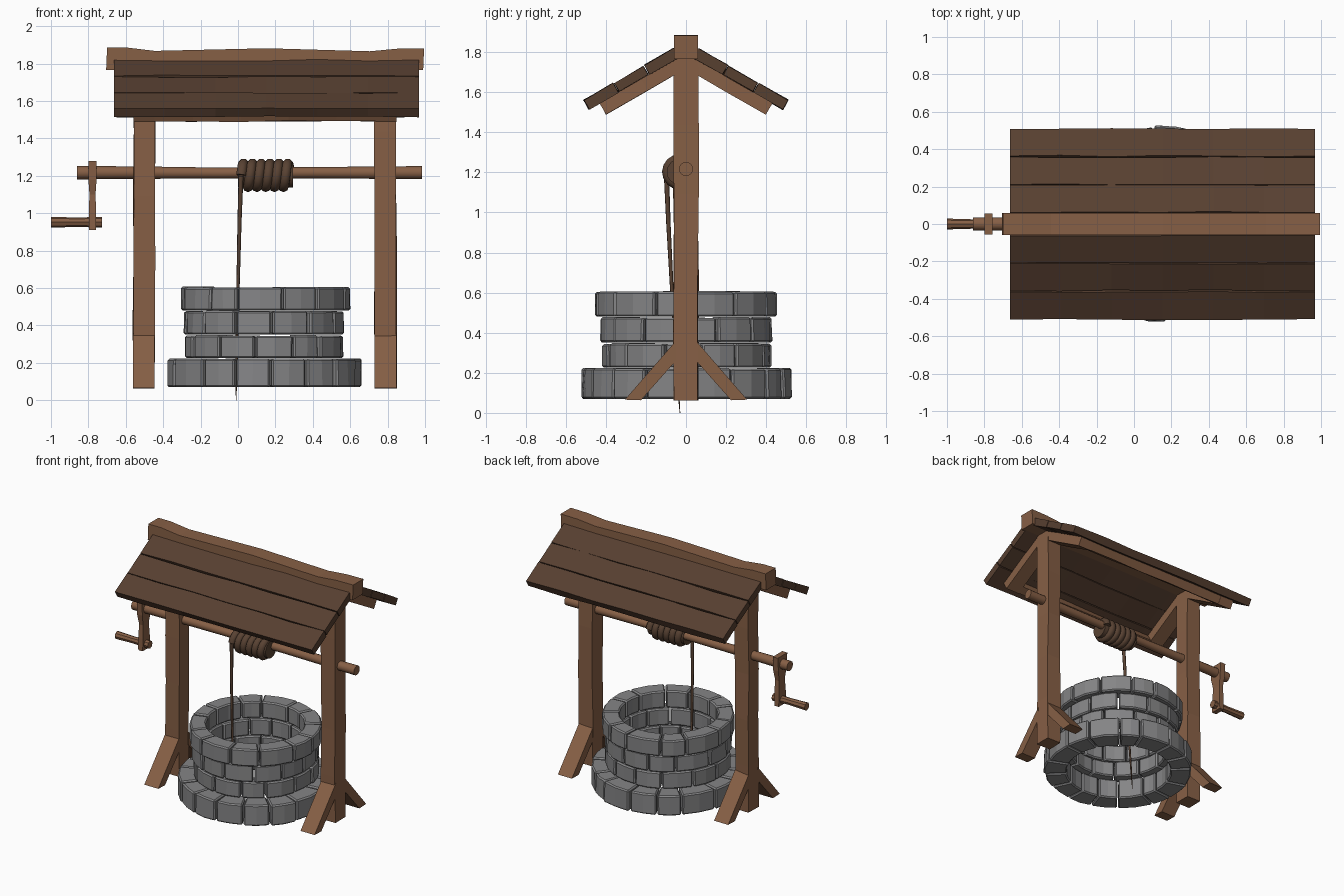
import bpy, bmesh, math, random
from mathutils import Vector

random.seed(4)
if "Cube" in bpy.data.objects:
    bpy.data.objects.remove(bpy.data.objects["Cube"])


def material(name, rgb):
    m = bpy.data.materials.new(name)
    m.use_nodes = True
    m.diffuse_color = (*rgb, 1)
    m.node_tree.nodes["Principled BSDF"].inputs["Base Color"].default_value = (*rgb, 1)
    return m


WOOD = material("warm wood", (0.24, 0.115, 0.06))
ROOF = material("dark roof wood", (0.095, 0.05, 0.03))
ROPE = material("brown rope", (0.10, 0.055, 0.033))
STONE = material("grey stone", (0.235, 0.235, 0.24))


def add_loft(bm, rings):
    """Skin a row of equal rings and cap both ends."""
    rows = [[bm.verts.new(p) for p in ring] for ring in rings]
    n = len(rows[0])
    for a, b in zip(rows, rows[1:]):
        for i in range(n):
            j = (i + 1) % n
            bm.faces.new((a[i], a[j], b[j], b[i]))
    bm.faces.new(rows[0])
    bm.faces.new(rows[-1])


def finish(name, bm, mat, bevel=0):
    bmesh.ops.recalc_face_normals(bm, faces=bm.faces)
    me = bpy.data.meshes.new(name)
    bm.to_mesh(me)
    bm.free()
    me.materials.append(mat)
    ob = bpy.data.objects.new(name, me)
    bpy.context.collection.objects.link(ob)
    if bevel:
        mod = ob.modifiers.new("worn edges", "BEVEL")
        mod.width = bevel
        mod.segments = 1
        mod.limit_method = "ANGLE"
        mod.angle_limit = math.radians(40)
    return ob


def loft(name, rings, mat):
    bm = bmesh.new()
    add_loft(bm, rings)
    return finish(name, bm, mat)


def beam(name, start, end, u, v, mat, cuts=4, wobble=0.005):
    """Rough-hewn beam; u and v are the half-size vectors of its section."""
    start, end, u, v = map(Vector, (start, end, u, v))
    rings = []
    for i in range(cuts + 1):
        c = start.lerp(end, i / cuts)
        k = wobble if 0 < i < cuts else wobble * 0.4
        ring = []
        for a, b in ((-1, -1), (1, -1), (1, 1), (-1, 1)):
            ring.append(c + u * a + v * b + u.normalized() * random.uniform(-k, k)
                        + v.normalized() * random.uniform(-k, k))
        rings.append(ring)
    return loft(name, rings, mat)


def rod(name, stations, mat, sides=12):
    """Round bar along x from (x, y, z, radius) stations."""
    rings = []
    for x, y, z, r in stations:
        rings.append([(x, y + r * math.cos(t), z + r * math.sin(t))
                      for t in (math.tau * i / sides for i in range(sides))])
    ob = loft(name, rings, mat)
    ob.data.shade_smooth()
    ob.data.set_sharp_from_angle(angle=math.radians(40))
    return ob


# Posts with a pair of splayed feet and rafters each
SLOPE = math.radians(30)
COS, SIN = math.cos(SLOPE), math.sin(SLOPE)
for side, x in (("right", -0.503), ("left", 0.79)):
    beam(side + "_post", (x, 0, 0.063), (x, 0, 1.78), (0.058, 0, 0), (0, 0.06, 0), WOOD, 5)
    for s, end in ((-1, "front"), (1, "back")):
        foot = [(0.05, 0.36), (0.305, 0.066), (0.225, 0.063), (0.05, 0.26)]
        loft(f"{side}_{end}_foot",
             [[(x + dx, s * y, z) for y, z in foot] for dx in (-0.059, 0.057)], WOOD)
        beam(f"{side}_{end}_rafter", (x, 0, 1.757), (x, s * 0.415, 1.517),
             (0.056, 0, 0), (0, s * SIN * 0.033, COS * 0.033), WOOD, 2, 0.002)

# Ridge beam with a sagging, uneven top
ridge = [(-0.705, 1.765, 1.886), (-0.6, 1.765, 1.886), (-0.45, 1.76, 1.868), (0.15, 1.765, 1.882),
         (0.7, 1.76, 1.866), (0.85, 1.765, 1.88), (0.99, 1.767, 1.882)]
loft("ridge_beam", [[(x, -0.06, lo), (x, 0.06, lo), (x + 0.005, 0.06, hi), (x + 0.005, -0.06, hi)]
                    for x, lo, hi in ridge], WOOD)

# Roof planks and the eave rails beneath them
for s, end in ((-1, "front"), (1, "back")):
    down = Vector((0, s * COS, -SIN))
    normal = Vector((0, s * SIN, COS))
    top = Vector((0, s * 0.06, 1.82))
    for i in range(3):
        c = top + down * (0.087 + 0.174 * i) - normal * 0.027
        beam(f"{end}_roof_plank_{i + 1}", c + Vector((-0.662, 0, 0)), c + Vector((0.967, 0, 0)),
             down * 0.084, normal * (0.027 if i != 1 else 0.024), ROOF, 6, 0.004)
    rail = Vector((0.143, s * 0.388, 1.533))
    beam(f"{end}_eave_rail", rail - Vector((0.64, 0, 0)), rail + Vector((0.64, 0, 0)),
         down * 0.03, normal * 0.031, WOOD, 5, 0.004)

# Windlass shaft, crank arm and handle
rod("windlass_shaft", [(-0.86, 0, 1.217, 0.036), (-0.5, 0, 1.217, 0.033), (-0.1, 0, 1.215, 0.029),
                       (0.4, 0, 1.217, 0.03), (0.983, 0, 1.217, 0.035)], WOOD)
arm = [(0.91, 0.042, 0.018), (1.0, 0.04, 0.02), (1.1, 0.034, 0.016),
       (1.18, 0.05, 0.022), (1.28, 0.056, 0.021)]
loft("crank_arm", [[(-0.778 + a * t, b * w, z) for a, b in ((-1, -1), (1, -1), (1, 1), (-1, 1))]
                   for z, w, t in arm], WOOD)
rod("crank_handle", [(-1.0, 0, 0.952, 0.029), (-0.86, 0, 0.952, 0.025),
                     (-0.728, 0, 0.952, 0.029)], WOOD, 8)


# Rope: wound coil and hanging end
def rope(name, points, radius):
    cu = bpy.data.curves.new(name, "CURVE")
    cu.dimensions = "3D"
    cu.bevel_depth = radius
    cu.bevel_resolution = 2
    cu.use_fill_caps = True
    sp = cu.splines.new("POLY")
    sp.points.add(len(points) - 1)
    for pt, (x, y, z, r) in zip(sp.points, points):
        pt.co = (x, y, z, 1)
        pt.radius = r
    cu.materials.append(ROPE)
    ob = bpy.data.objects.new(name, cu)
    bpy.context.collection.objects.link(ob)


TURNS, STEPS = 5.5, 16
coil = []
for i in range(int(TURNS * STEPS) + 1):
    t = math.tau * i / STEPS
    coil.append((0.018 + 0.26 * i / (TURNS * STEPS), -0.03 - 0.062 * math.cos(t),
                 1.203 + 0.062 * math.sin(t), 1))
rope("rope_coil", coil, 0.028)
rod("rope_core", [(0.0, -0.03, 1.203, 0.066), (0.295, -0.03, 1.203, 0.066)], ROPE, 16)
rope("hanging_rope", [(0.016, -0.098, 1.2, 1.2), (0.008, -0.088, 0.95, 1),
                      (0.0, -0.07, 0.6, 0.8), (-0.008, -0.045, 0.2, 0.6),
                      (-0.01, -0.03, 0.0, 0.15)], 0.011)

# Well wall: stacked courses of separate stones
CENTRE = 0.143
courses = [("base", 0.07, 0.222, 0.37, 0.525, 16, 0.05),
           ("lower", 0.226, 0.348, 0.33, 0.425, 13, 0.2),
           ("middle", 0.352, 0.476, 0.33, 0.43, 13, 0.42),
           ("top", 0.48, 0.607, 0.335, 0.452, 13, 0.1)]
for name, lo, hi, inner, outer, count, turn in courses:
    bm = bmesh.new()
    step = math.tau / count
    seams = [turn + step * (i + random.uniform(-0.15, 0.15)) for i in range(count)]
    seams.append(seams[0] + math.tau)
    for a, b in zip(seams, seams[1:]):
        gap = 0.005 / outer
        push, lift = random.uniform(-0.008, 0.006), random.uniform(-0.005, 0.003)
        rings = []
        for k in range(3):
            t = a + gap + (b - a - 2 * gap) * k / 2
            rings.append([(CENTRE + r * math.cos(t), r * math.sin(t), z) for r, z in (
                (inner, lo), (outer + push + random.uniform(-0.004, 0.004), lo),
                (outer + push + random.uniform(-0.006, 0.004), hi + lift), (inner, hi + lift))])
        add_loft(bm, rings)
    finish(name + "_stone_course", bm, STONE, 0.009)
